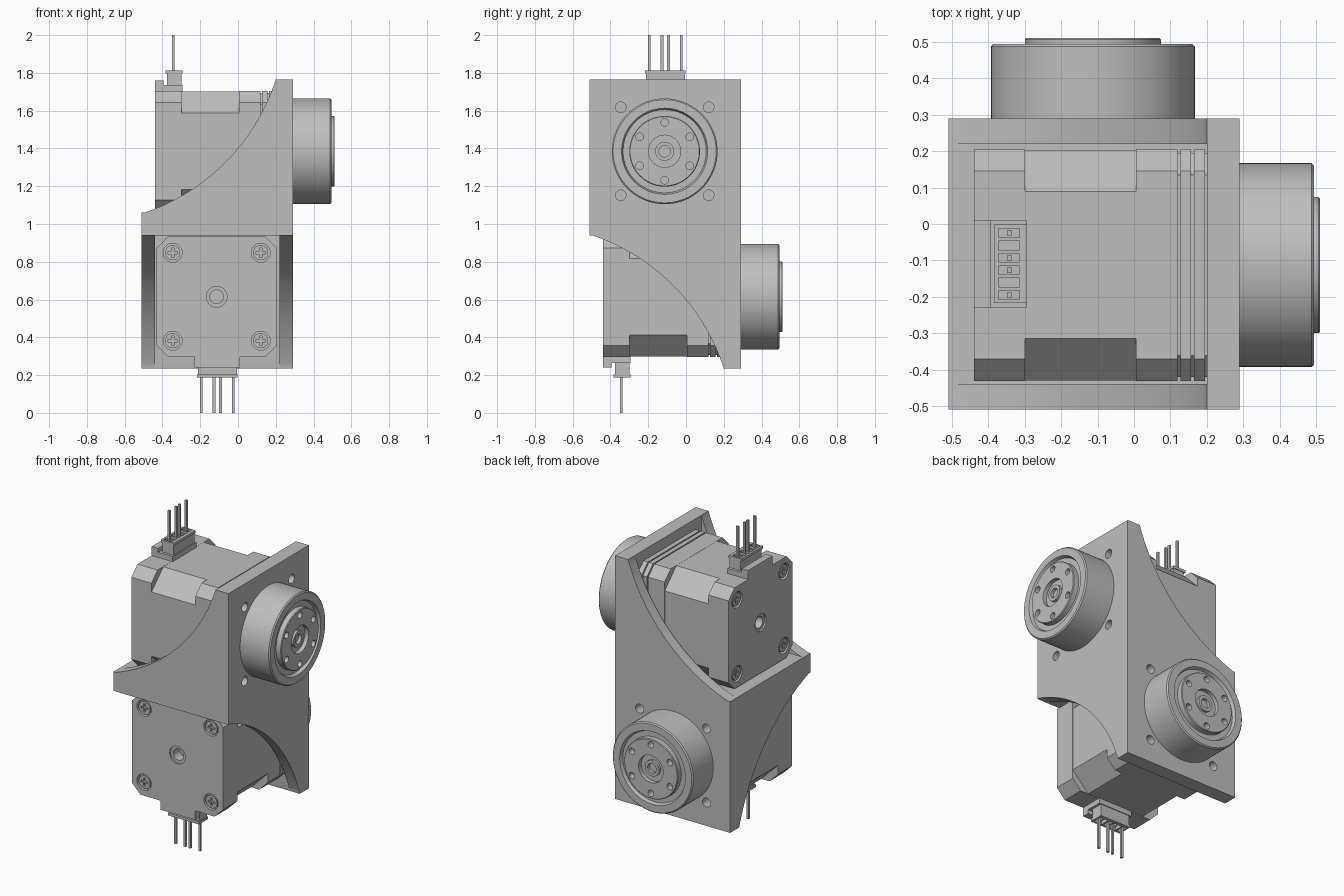
import bpy, bmesh, math
from mathutils import Matrix, Vector

cube = bpy.data.objects.get("Cube")
if cube:
    bpy.data.objects.remove(cube)

grey = bpy.data.materials.new("machined grey")
grey.use_nodes = True
GREY = (0.52, 0.52, 0.52, 1)
grey.diffuse_color = GREY
grey.node_tree.nodes["Principled BSDF"].inputs["Base Color"].default_value = GREY

AY, AZ = -0.113, 1.385              # axis of the upper drive (runs along x)
LOW, HIGH = -0.51, 0.29             # bracket footprint in x and y
TOP = 1.765
BOLTS = [(AY + a * 0.233, AZ + b * 0.233) for a in (-1, 1) for b in (-1, 1)]
# Half turn about the diagonal: places the lower drive
FLIP = Matrix(((0, 1, 0, 0), (1, 0, 0, 0), (0, 0, -1, 2), (0, 0, 0, 1)))
parts = []


def finish(bm, name):
    bmesh.ops.recalc_face_normals(bm, faces=bm.faces)
    me = bpy.data.meshes.new(name)
    bm.to_mesh(me)
    bm.free()
    me.materials.append(grey)
    ob = bpy.data.objects.new(name, me)
    bpy.context.collection.objects.link(ob)
    parts.append(ob)
    return ob


def add_box(bm, lo, hi):
    lo, hi = Vector(lo), Vector(hi)
    m = Matrix.Translation((lo + hi) / 2) @ Matrix.Diagonal((*(hi - lo), 1))
    bmesh.ops.create_cube(bm, size=1, matrix=m)


def add_cyl(bm, y, z, r, x0, x1, n=24):
    m = Matrix.Translation(((x0 + x1) / 2, y, z)) @ Matrix.Rotation(math.pi / 2, 4, "Y")
    bmesh.ops.create_cone(bm, cap_ends=True, segments=n, radius1=r, radius2=r,
                          depth=x1 - x0, matrix=m)


def add_prism(bm, points, offset):
    face = bm.faces.new([bm.verts.new(p) for p in points])
    new = bmesh.ops.extrude_face_region(bm, geom=[face])["geom"]
    bmesh.ops.translate(bm, vec=offset,
                        verts=[v for v in new if isinstance(v, bmesh.types.BMVert)])


def boxes(name, *pairs):
    bm = bmesh.new()
    for lo, hi in pairs:
        add_box(bm, lo, hi)
    return finish(bm, name)


def cylinders(name, *specs):
    bm = bmesh.new()
    for s in specs:
        add_cyl(bm, *s)
    return finish(bm, name)


def boolean(ob, other, op="DIFFERENCE"):
    mod = ob.modifiers.new("cut", "BOOLEAN")
    mod.object, mod.operation, mod.solver = other, op, "EXACT"
    bpy.context.view_layer.update()
    me = bpy.data.meshes.new_from_object(ob.evaluated_get(bpy.context.evaluated_depsgraph_get()))
    ob.modifiers.clear()
    ob.data = me
    parts.remove(other)
    bpy.data.objects.remove(other)


def octagon_prism(bm, x0, x1, half, ch):
    h, k = half, half - ch
    ring = [(h, -k), (h, k), (k, h), (-k, h), (-h, k), (-h, -k), (-k, -h), (k, -h)]
    add_prism(bm, [(x0, AY + a, AZ + b) for a, b in ring], (x1 - x0, 0, 0))


# Bracket: floor, mounting plate and two arched gussets
HALF = math.radians(27)
RAD = 0.71 / math.sqrt(2) / math.sin(HALF)
diag = Vector((-1, 1)).normalized()
centre = Vector((-0.155, 1.41)) + diag * RAD * math.cos(HALF)
arc = []
for i in range(33):
    a = -math.pi / 4 + HALF * (1 - i / 16)
    arc.append(centre + RAD * Vector((math.cos(a), math.sin(a))))


def gusset(name, y0, y1):
    bm = bmesh.new()
    outline = [(LOW, 0.94), (HIGH, 0.94), (HIGH, TOP)] + [tuple(p) for p in arc]
    add_prism(bm, [(x, y0, z) for x, z in outline], (0, y1 - y0, 0))
    return finish(bm, name)


half = boxes("bracket_upper", ((LOW, LOW, 0.94), (HIGH, HIGH, 1.06)))
boolean(half, boxes("plate", ((0.2, LOW, 0.94), (HIGH, HIGH, TOP))), "UNION")
boolean(half, gusset("front_gusset", LOW, -0.44), "UNION")
boolean(half, gusset("back_gusset", 0.22, HIGH), "UNION")
boolean(half, cylinders("bolt_holes", *[(y, z, 0.028, 0.15, 0.35) for y, z in BOLTS]))
lower = half.copy()
lower.data = half.data.copy()
lower.data.transform(FLIP)
bpy.context.collection.objects.link(lower)
parts.append(lower)
boolean(half, lower, "UNION")
half.name = "bracket"
bracket = half

# Motor end cap with recessed screws and a shaft bore
bm = bmesh.new()
octagon_prism(bm, -0.44, -0.3, 0.318, 0.06)
cap = finish(bm, "upper_motor_end_cap")
boolean(cap, cylinders("recess", (AY, AZ, 0.055, -0.5, -0.43),
                       *[(y, z, 0.05, -0.5, -0.415) for y, z in BOLTS]))
boolean(cap, cylinders("bore", (AY, AZ, 0.036, -0.5, -0.37)))
screws = cylinders("upper_cap_screws", *[(y, z, 0.04, -0.436, -0.41) for y, z in BOLTS])
slots = []
for y, z in BOLTS:
    for a, b in ((0.025, 0.006), (0.006, 0.025)):
        slots.append(((-0.45, y - a, z - b), (-0.425, y + a, z + b)))
for i in (0, 1):
    boolean(screws, boxes("slots", *slots[i::2]))

# Laminated core, front flange and gearbox rings
bm = bmesh.new()
octagon_prism(bm, -0.3, 0.005, 0.317, 0.115)
finish(bm, "upper_motor_core")
bm = bmesh.new()
octagon_prism(bm, 0.005, 0.12, 0.318, 0.06)
finish(bm, "upper_motor_flange")
bm = bmesh.new()
octagon_prism(bm, 0.128, 0.157, 0.318, 0.06)
octagon_prism(bm, 0.165, 0.195, 0.318, 0.06)
octagon_prism(bm, 0.11, 0.205, 0.308, 0.06)
finish(bm, "upper_gearbox_rings")

# Output drum, turned about the drive axis
profile = [(0, 0.28), (0.28, 0.28), (0.28, 0.488), (0.273, 0.495), (0.228, 0.495),
           (0.22, 0.475), (0.187, 0.475), (0.187, 0.507), (0.183, 0.511), (0.085, 0.511),
           (0.085, 0.485), (0.05, 0.485), (0.05, 0.5), (0.03, 0.5), (0.03, 0.48), (0, 0.48)]
bm = bmesh.new()
vs = [bm.verts.new((x, AY, AZ + r)) for r, x in profile]
es = [bm.edges.new(p) for p in zip(vs, vs[1:])]
bmesh.ops.spin(bm, geom=vs + es, cent=(0, AY, AZ), axis=(1, 0, 0),
               angle=math.tau, steps=72, use_merge=True)
bmesh.ops.remove_doubles(bm, verts=bm.verts, dist=1e-5)
drum = finish(bm, "upper_output_drum")
angles = [math.tau * i / 6 for i in range(6)]
boolean(drum, cylinders("drum_holes", *[(AY + 0.153 * math.sin(a), AZ + 0.153 * math.cos(a),
                                         0.02, 0.47, 0.6) for a in angles]))

# Connector socket with six pockets and four pins
slots_y = [-0.025 - 0.034 * i for i in range(6)]
boxes("upper_connector_tab", ((-0.44, -0.23, 1.69), (-0.395, 0.01, 1.76)),
      ((-0.395, -0.23, 1.69), (-0.295, 0.01, 1.735)))
socket = boxes("upper_connector_socket", ((-0.375, -0.213, 1.72), (-0.3, -0.006, 1.8)))
boolean(socket, boxes("rim", ((-0.385, -0.217, 1.797), (-0.295, -0.002, 1.813))), "UNION")
boolean(socket, boxes("pockets", *[((-0.372, y - 0.012, 1.76), (-0.315, y + 0.012, 1.9))
                                   for y in slots_y]))
boxes("upper_pins", *[((-0.349, slots_y[i] - 0.007, 1.74), (-0.335, slots_y[i] + 0.007, 2.0))
                      for i in (0, 2, 3, 5)])

# Smooth curved walls, then repeat the drive for the lower half
bpy.ops.object.select_all(action="DESELECT")
for ob in parts:
    ob.select_set(True)
bpy.context.view_layer.objects.active = bracket
bpy.ops.object.shade_smooth_by_angle(angle=math.radians(30))
for ob in list(parts):
    if ob is not bracket:
        twin = ob.copy()
        twin.name = ob.name.replace("upper", "lower")
        twin.matrix_world = FLIP
        bpy.context.collection.objects.link(twin)
